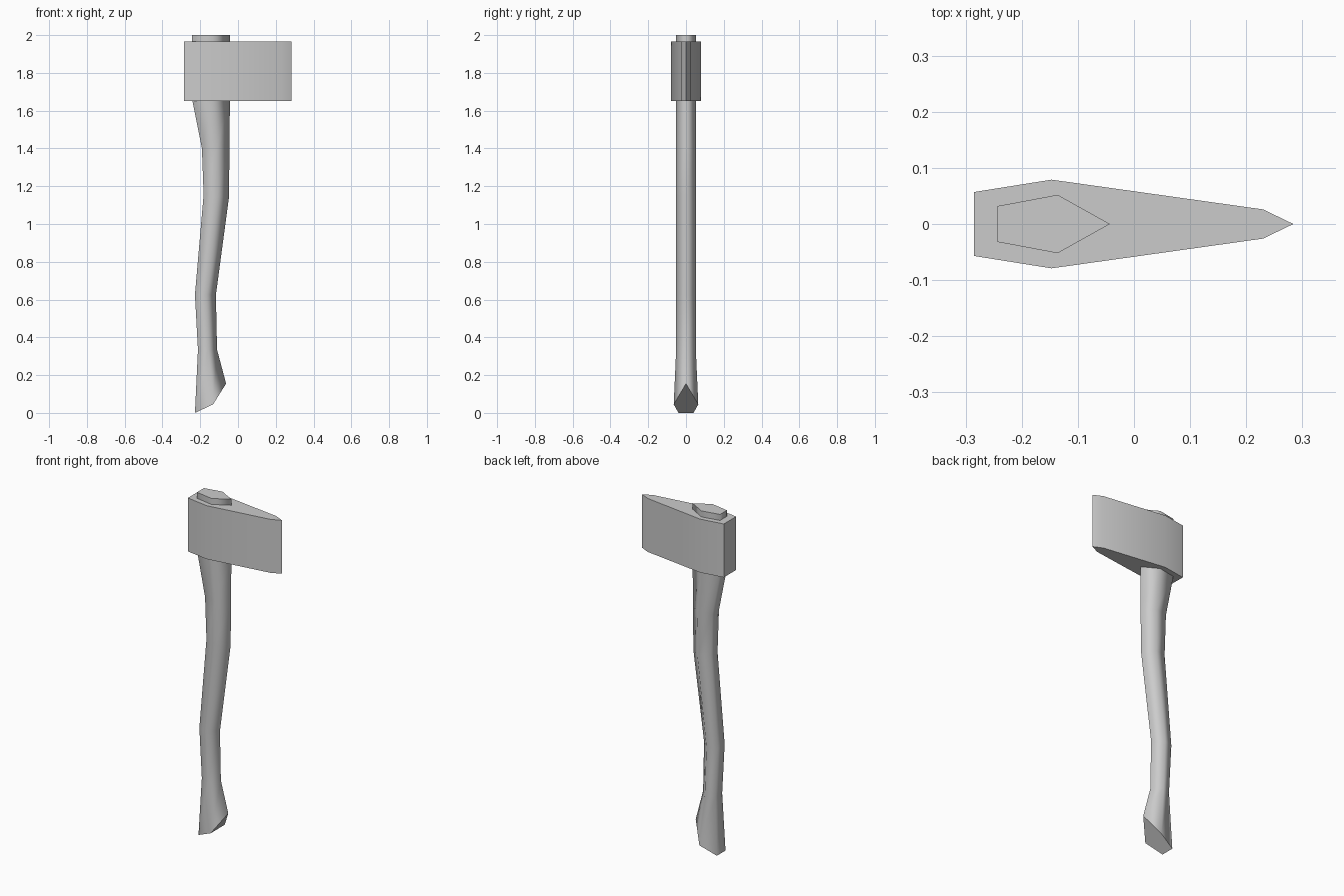
import bpy, bmesh

if "Cube" in bpy.data.objects:
    bpy.data.objects.remove(bpy.data.objects["Cube"])


def loft(name, rings, tip_smooth):
    """Bridge matching rings of points, cap both ends with flat faces."""
    bm = bmesh.new()
    loops = [[bm.verts.new(p) for p in ring] for ring in rings]
    n = len(loops[0])
    for a, b in zip(loops, loops[1:]):
        for i in range(n):
            j = (i + 1) % n
            f = bm.faces.new((a[i], a[j], b[j], b[i]))
            f.smooth = tip_smooth
    bm.faces.new(loops[0][::-1])
    bm.faces.new(loops[-1])
    bmesh.ops.recalc_face_normals(bm, faces=bm.faces)
    mesh = bpy.data.meshes.new(name)
    bm.to_mesh(mesh)
    bm.free()
    obj = bpy.data.objects.new(name, mesh)
    bpy.context.collection.objects.link(obj)
    return obj


def mirrored(half):
    """Outline from points on the +y side; points with y = 0 are not doubled."""
    return half + [(x, -y, z) for x, y, z in reversed(half) if y > 0]


def handle_ring(back, tip, z, zt=None):
    mid = back + 0.535 * (tip - back)
    zt = z if zt is None else zt
    return mirrored([(back, 0.032, z), (mid, 0.052, (z + zt) / 2), (tip, 0, zt)])[::-1]


# Curved five-sided handle: slanted foot, then rings (back x, tip x, z, tip z)
foot = mirrored([(-0.228, 0.04, 0), (-0.132, 0.065, 0.045), (-0.063, 0, 0.155)])[::-1]
stations = [(-0.212, -0.111, 0.335, 0.335), (-0.228, -0.117, 0.625, 0.625),
            (-0.182, -0.048, 1.155, 1.14), (-0.191, -0.045, 1.40, 1.40),
            (-0.243, -0.043, 1.66, 1.66), (-0.243, -0.043, 2.0, 2.0)]
loft("handle", [foot] + [handle_ring(*s) for s in stations], True)

# Wedge-shaped axe head: one plan outline extruded upward
plan = [(-0.285, 0.057), (-0.147, 0.079), (0.23, 0.026), (0.284, 0)]
head = loft("axe_head", [mirrored([(x, y, z) for x, y in plan]) for z in (1.652, 1.965)], False)
bpy.context.view_layer.objects.active = head
head.select_set(True)
bpy.ops.object.shade_smooth_by_angle(angle=0.7)
